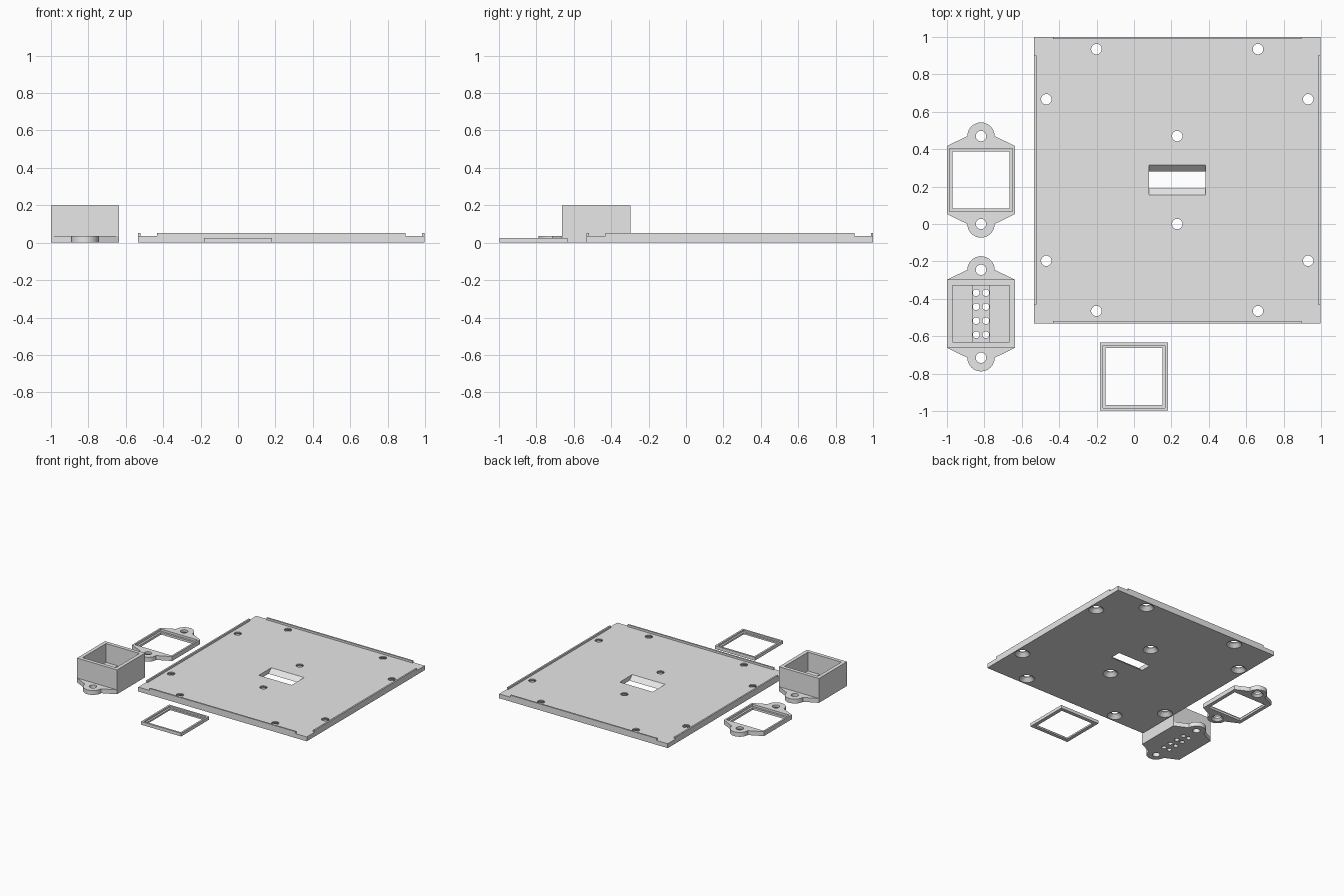
import bpy, bmesh, math

if "Cube" in bpy.data.objects:
    bpy.data.objects.remove(bpy.data.objects["Cube"])

grey = bpy.data.materials.new("plain grey")
grey.diffuse_color = (0.8, 0.8, 0.8, 1)
grey.use_nodes = True
grey.node_tree.nodes["Principled BSDF"].inputs["Base Color"].default_value = grey.diffuse_color


def rect(cx, cy, hx, hy):
    return [(cx - hx, cy - hy), (cx + hx, cy - hy), (cx + hx, cy + hy), (cx - hx, cy + hy)]


def circle(cx, cy, r, n=32):
    return [(cx + r * math.cos(2 * math.pi * i / n), cy + r * math.sin(2 * math.pi * i / n))
            for i in range(n)]


def eared(cx, cy):
    """Square body with a tapered round ear at each y end."""
    pts = []
    for s in (1, -1):
        pts.append((cx + s * 0.182, cy + s * 0.182))
        for i in range(17):
            a = math.pi * i / 16
            pts.append((cx + s * 0.073 * math.cos(a), cy + s * (0.235 + 0.073 * math.sin(a))))
        pts.append((cx - s * 0.182, cy + s * 0.182))
    return pts


def loft(bm, *sections):
    """Closed solid through (outline, z) sections, bottom to top."""
    rings = [[bm.verts.new((x, y, z)) for x, y in pts] for pts, z in sections]
    n = len(rings[0])
    for lo, hi in zip(rings, rings[1:]):
        for i in range(n):
            j = (i + 1) % n
            bm.faces.new((lo[i], lo[j], hi[j], hi[i]))
    bm.faces.new(rings[0][::-1])
    bm.faces.new(rings[-1])


def make(name, *solids):
    bm = bmesh.new()
    for s in solids:
        loft(bm, *s)
    bmesh.ops.recalc_face_normals(bm, faces=bm.faces)
    me = bpy.data.meshes.new(name)
    bm.to_mesh(me)
    bm.free()
    me.materials.append(grey)
    ob = bpy.data.objects.new(name, me)
    bpy.context.collection.objects.link(ob)
    return ob


def cut(ob, *solids):
    cutter = make("cutter", *solids)
    cutter.hide_render = True
    mod = ob.modifiers.new("cut", 'BOOLEAN')
    mod.operation, mod.solver, mod.object = 'DIFFERENCE', 'EXACT', cutter
    bpy.context.view_layer.objects.active = ob
    bpy.ops.object.modifier_apply(modifier=mod.name)
    bpy.data.objects.remove(cutter)


def hole(x, y, r, z0=-0.02, z1=0.1):
    return ((circle(x, y, r), z0), (circle(x, y, r), z1))


def countersunk(x, y, wide):
    r = 0.028
    return ((circle(x, y, wide + 0.01), -0.01), (circle(x, y, r), wide - r), (circle(x, y, r), 0.1))


def smooth(ob):
    bpy.ops.object.select_all(action='DESELECT')
    ob.select_set(True)
    bpy.context.view_layer.objects.active = ob
    bpy.ops.object.shade_smooth_by_angle(angle=math.radians(25))


# Large panel with countersunk screw holes and a bevelled slot
PX, PY, PH, T = 0.231, 0.235, 0.766, 0.036
panel = make("panel", ((rect(PX, PY, PH, PH), 0), (rect(PX, PY, PH, PH), T)))
spots = [(PX, PY + 0.235), (PX, PY - 0.235)]
for sx in (1, -1):
    for sy in (1, -1):
        spots += [(PX + sx * 0.432, PY + sy * 0.70), (PX + sx * 0.70, PY + sy * 0.432)]
cut(panel, *[countersunk(x, y, 0.057) for x, y in spots])
cut(panel, ((rect(PX, PY, 0.15, 0.035), -0.01), (rect(PX, PY, 0.15, 0.091), 0.046)))
smooth(panel)

# Thin raised lips along the panel edges
for s, side in ((1, "positive"), (-1, "negative")):
    off = s * (PH - 0.0065)
    for axis, r in (("y", rect(PX, PY + off, 0.665, 0.0065)), ("x", rect(PX + off, PY, 0.0065, 0.665))):
        make(f"lip_{side}_{axis}", ((r, T), (r, 0.052)))

# Eared bracket frame with a stepped square window
FX, FY = -0.818, 0.235
frame = make("bracket_frame", ((eared(FX, FY), 0), (eared(FX, FY), 0.036)))
cut(frame, ((rect(FX, FY, 0.152, 0.152), -0.02), (rect(FX, FY, 0.152, 0.152), 0.018),
            (rect(FX, FY, 0.168, 0.168), 0.018), (rect(FX, FY, 0.168, 0.168), 0.06)))
cut(frame, *[countersunk(FX, FY + s * 0.235, 0.045) for s in (1, -1)])
smooth(frame)

# Open box on an eared base, with a floor groove and two rows of pin holes
BX, BY = -0.818, -0.48
base = eared(BX, BY)
body = [(x, max(BY - 0.182, min(BY + 0.182, y))) for x, y in base]
box = make("socket_box", ((base, 0), (base, 0.036), (body, 0.036), (body, 0.2)))
cut(box, ((rect(BX, BY, 0.152, 0.152), 0.045), (rect(BX, BY, 0.152, 0.152), 0.25)))
cut(box, ((rect(BX, BY, 0.046, 0.152), 0.025), (rect(BX, BY, 0.046, 0.152), 0.06)))
cut(box, *[hole(BX + sx * 0.026, BY + (i - 1.5) * 0.075, 0.018)
           for sx in (1, -1) for i in range(4)],
    *[hole(BX, BY + s * 0.235, 0.028) for s in (1, -1)])
smooth(box)

# Loose square ring with a stepped window
RY = -0.816
ring = make("square_ring", ((rect(0, RY, 0.182, 0.182), 0), (rect(0, RY, 0.182, 0.182), 0.026)))
cut(ring, ((rect(0, RY, 0.152, 0.152), -0.02), (rect(0, RY, 0.152, 0.152), 0.013),
           (rect(0, RY, 0.167, 0.167), 0.013), (rect(0, RY, 0.167, 0.167), 0.05)))
